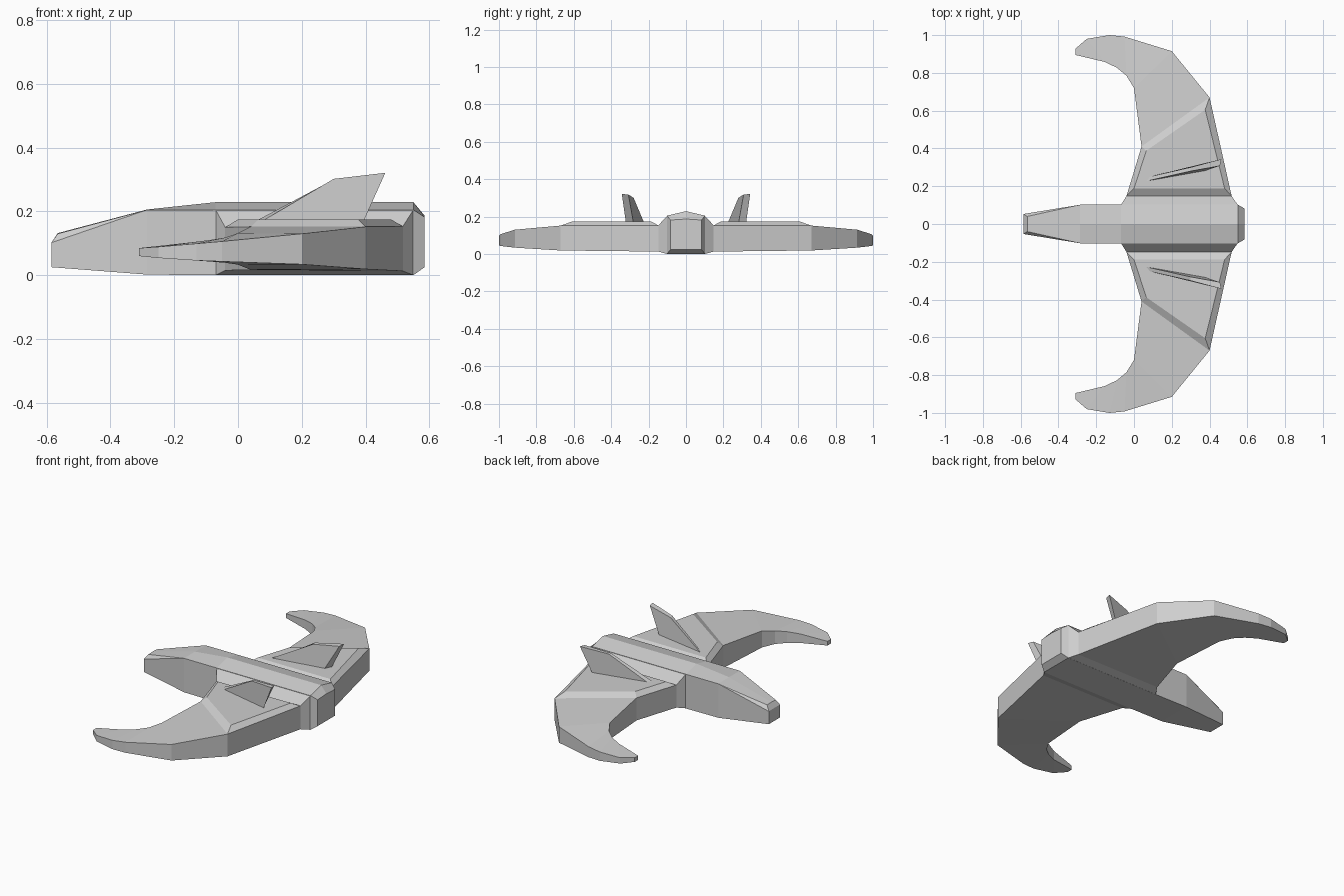
import bpy, bmesh

if "Cube" in bpy.data.objects:
    bpy.data.objects.remove(bpy.data.objects["Cube"])

hull_grey = bpy.data.materials.new("hull grey")
hull_grey.diffuse_color = (0.62, 0.62, 0.62, 1)
hull_grey.use_nodes = True
hull_grey.node_tree.nodes["Principled BSDF"].inputs["Base Color"].default_value = hull_grey.diffuse_color


def make(name, verts, faces, mirror=False):
    """Create a flat-shaded object, optionally mirrored across the y = 0 plane."""
    bm = bmesh.new()
    vs = [bm.verts.new(v) for v in verts]
    for f in faces:
        bm.faces.new([vs[i] for i in f])
    bmesh.ops.remove_doubles(bm, verts=bm.verts, dist=0.0005)
    bmesh.ops.recalc_face_normals(bm, faces=bm.faces)
    me = bpy.data.meshes.new(name)
    bm.to_mesh(me)
    bm.free()
    me.materials.append(hull_grey)
    ob = bpy.data.objects.new(name, me)
    bpy.context.collection.objects.link(ob)
    if mirror:
        mod = ob.modifiers.new("mirror", "MIRROR")
        mod.use_axis = (False, True, False)
        mod.use_clip = False
    return ob


# Fuselage: seven-point sections lofted from nose to tail
# x, half width, bottom z, side top z, shoulder x, shoulder half width, shoulder z, ridge z
stations = [
    (-0.585, 0.053, 0.025, 0.102, -0.565, 0.040, 0.130, 0.132),
    (-0.285, 0.102, 0.002, 0.205, -0.285, 0.102, 0.205, 0.206),
    (-0.070, 0.102, 0.000, 0.205, -0.070, 0.102, 0.205, 0.229),
    (0.550, 0.102, 0.000, 0.205, 0.550, 0.102, 0.205, 0.229),
    (0.585, 0.082, 0.025, 0.182, 0.585, 0.082, 0.182, 0.187),
]
verts, faces = [], []
for x, w, zb, zt, sx, sw, sz, zr in stations:
    verts += [(x, -w, zb), (x, w, zb), (x, w, zt), (sx, sw, sz),
              (sx, 0, zr), (sx, -sw, sz), (x, -w, zt)]
for s in range(len(stations) - 1):
    for i in range(7):
        a, b = s * 7 + i, s * 7 + (i + 1) % 7
        c, d = b + 7, a + 7
        # the shoulder collapses into the side edge behind the nose
        if s > 0 and i in (2, 5):
            continue
        if s == 0 and i == 2:
            faces.append((2, 3, 9))
        elif s == 0 and i == 5:
            faces.append((5, 6, 13))
        elif s == 0 and i == 3:
            faces.append((3, 4, 11, 9))
        elif s == 0 and i == 4:
            faces.append((4, 5, 13, 11))
        else:
            m = {3: 2, 5: 6}
            fix = lambda v: (v // 7) * 7 + m.get(v % 7, v % 7) if v >= 7 else v
            faces.append(tuple(fix(v) for v in (a, b, c, d)))
faces += [(0, 1, 2, 6), (2, 3, 4, 5, 6)]
t = (len(stations) - 1) * 7
faces.append((t, t + 1, t + 2, t + 4, t + 6))
# Drop the unused duplicate shoulder points
used = sorted({i for f in faces for i in f})
remap = {v: i for i, v in enumerate(used)}
make("fuselage", [verts[i] for i in used],
     [tuple(remap[i] for i in f) for f in faces])

# Crescent wing: ribs from root to tip
# leading (x, y, top z, bottom z), trailing (x, y, top z, bottom z)
ribs = [
    ((-0.07, 0.10, 0.205, 0.0), (0.55, 0.10, 0.205, 0.0)),
    ((-0.04, 0.148, 0.15, 0.015), (0.517, 0.148, 0.153, 0.013)),
    ((0.04, 0.41, 0.152, 0.017), (0.40, 0.67, 0.152, 0.019)),
    ((0.0, 0.72, 0.132, 0.033), (0.20, 0.915, 0.130, 0.034)),
    ((-0.04, 0.785, 0.118, 0.039), (-0.05, 0.992, 0.106, 0.043)),
    ((-0.09, 0.827, 0.110, 0.043), (-0.13, 1.0, 0.099, 0.046)),
    ((-0.155, 0.858, 0.102, 0.048), (-0.25, 0.98, 0.089, 0.054)),
    ((-0.31, 0.895, 0.085, 0.060), (-0.31, 0.928, 0.085, 0.060)),
]
verts, faces = [], []
for (lx, ly, lt, lb), (tx, ty, tt, tb) in ribs:
    verts += [(lx, ly, lt), (tx, ty, tt), (tx, ty, tb), (lx, ly, lb)]
for r in range(len(ribs) - 1):
    for i in range(4):
        if r == 1 and i == 0:
            continue  # replaced by the raised panel
        a, b = r * 4 + i, r * 4 + (i + 1) % 4
        faces.append((a, b, b + 4, a + 4))
n = len(verts)
faces += [(0, 1, 2, 3), (n - 4, n - 3, n - 2, n - 1)]
# Raised bevelled panel on the inner wing
verts += [(0.0, 0.188, 0.175), (0.48, 0.188, 0.175),
          (0.377, 0.605, 0.175), (0.065, 0.388, 0.175)]
rim = (4, 5, 9, 8)
faces.append((n, n + 1, n + 2, n + 3))
for i in range(4):
    j = (i + 1) % 4
    faces.append((rim[i], rim[j], n + j, n + i))
make("crescent_wings", verts, faces, mirror=True)

# Swept tail fins, leaning outward; inner outline then outer outline
inner = [(0.06, 0.226, 0.172), (0.375, 0.282, 0.172), (0.455, 0.308, 0.318), (0.30, 0.280, 0.300)]
outer = [(0.08, 0.250, 0.172), (0.395, 0.322, 0.172), (0.462, 0.343, 0.321), (0.30, 0.300, 0.302)]
faces = [(0, 1, 2, 3), (4, 5, 6, 7)]
faces += [(i, (i + 1) % 4, (i + 1) % 4 + 4, i + 4) for i in range(4)]
make("tail_fins", inner + outer, faces, mirror=True)
